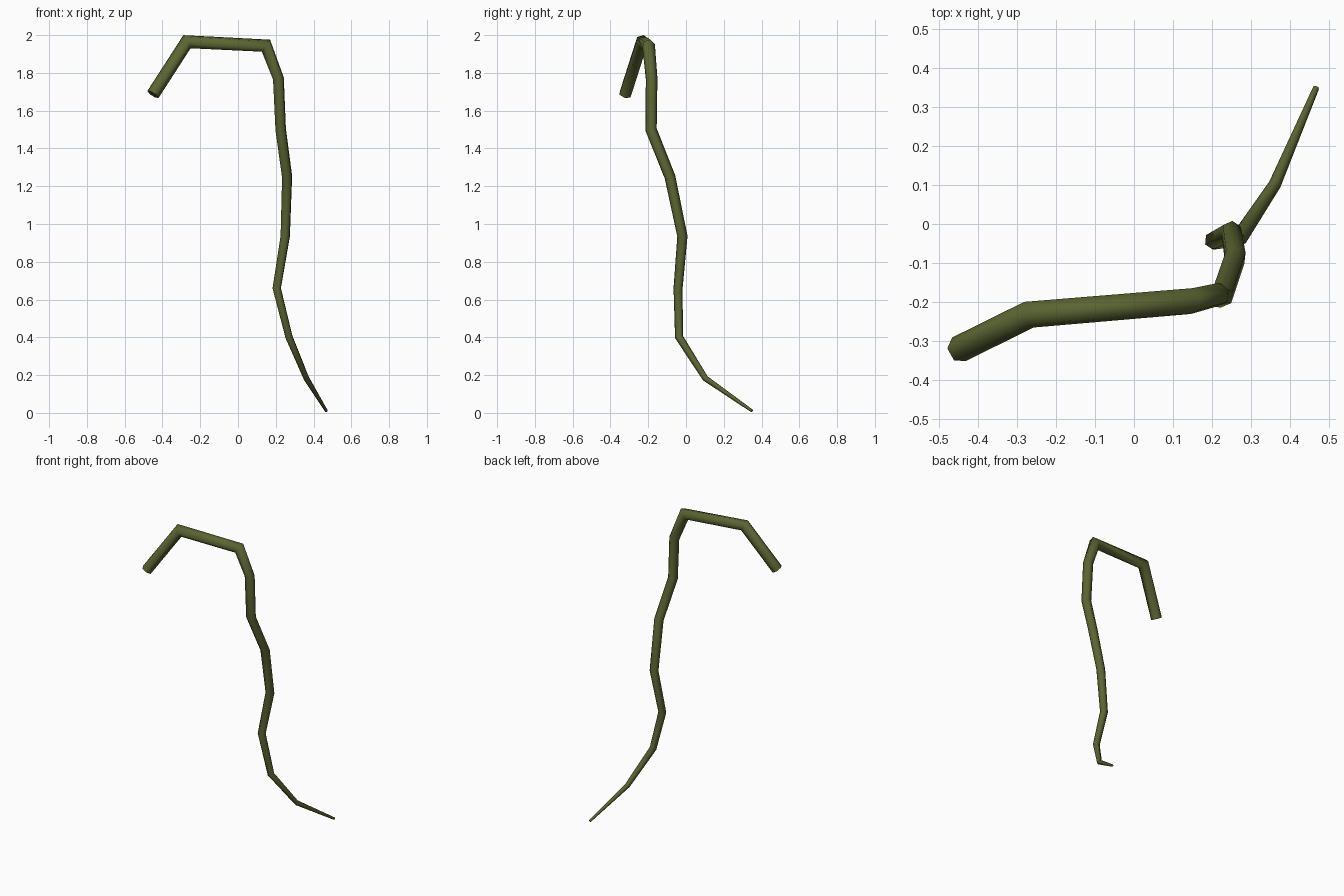
import bpy, bmesh, math
from mathutils import Vector

if "Cube" in bpy.data.objects:
    bpy.data.objects.remove(bpy.data.objects["Cube"])

SIDES = 6

# Centre line of the stem from the ground tip to the drooping end: x, y, z, radius
PATH = [
    (0.468, 0.350, 0.010, 0.008),
    (0.362, 0.102, 0.183, 0.016),
    (0.270, -0.037, 0.402, 0.021),
    (0.205, -0.042, 0.660, 0.024),
    (0.250, -0.019, 0.935, 0.027),
    (0.260, -0.085, 1.250, 0.029),
    (0.226, -0.185, 1.500, 0.030),
    (0.214, -0.182, 1.770, 0.031),
    (0.148, -0.198, 1.944, 0.034),
    (-0.270, -0.233, 1.965, 0.035),
    (-0.450, -0.322, 1.686, 0.035),
]

green = bpy.data.materials.new("olive green")
green.diffuse_color = (0.105, 0.13, 0.032, 1)
green.use_nodes = True
green.node_tree.nodes["Principled BSDF"].inputs["Base Color"].default_value = green.diffuse_color

points = [Vector(p[:3]) for p in PATH]
radii = [p[3] for p in PATH]
dirs = [(b - a).normalized() for a, b in zip(points, points[1:])]

# Mitred rings, with the section carried along the path without twisting
bm = bmesh.new()
rings = []
side = dirs[0].orthogonal().normalized()
for i, (p, r) in enumerate(zip(points, radii)):
    d_in = dirs[max(i - 1, 0)]
    d_out = dirs[min(i, len(dirs) - 1)]
    normal = (d_in + d_out).normalized()
    up = d_in.cross(side)
    ring = []
    for k in range(SIDES):
        a = 2 * math.pi * k / SIDES
        off = (side * math.cos(a) + up * math.sin(a)) * r
        off -= d_in * (off.dot(normal) / d_in.dot(normal))
        ring.append(bm.verts.new(p + off))
    rings.append(ring)
    side = d_in.rotation_difference(d_out) @ side

# Tube walls and end caps
for a, b in zip(rings, rings[1:]):
    for k in range(SIDES):
        n = (k + 1) % SIDES
        bm.faces.new((a[k], a[n], b[n], b[k]))
bm.faces.new(rings[0][::-1])
bm.faces.new(rings[-1])
bmesh.ops.recalc_face_normals(bm, faces=bm.faces)

mesh = bpy.data.meshes.new("vine_stem")
bm.to_mesh(mesh)
bm.free()
mesh.materials.append(green)
stem = bpy.data.objects.new("vine_stem", mesh)
bpy.context.collection.objects.link(stem)

# Smooth sides, sharp end caps
bpy.context.view_layer.objects.active = stem
stem.select_set(True)
bpy.ops.object.shade_smooth_by_angle(angle=math.radians(70))
